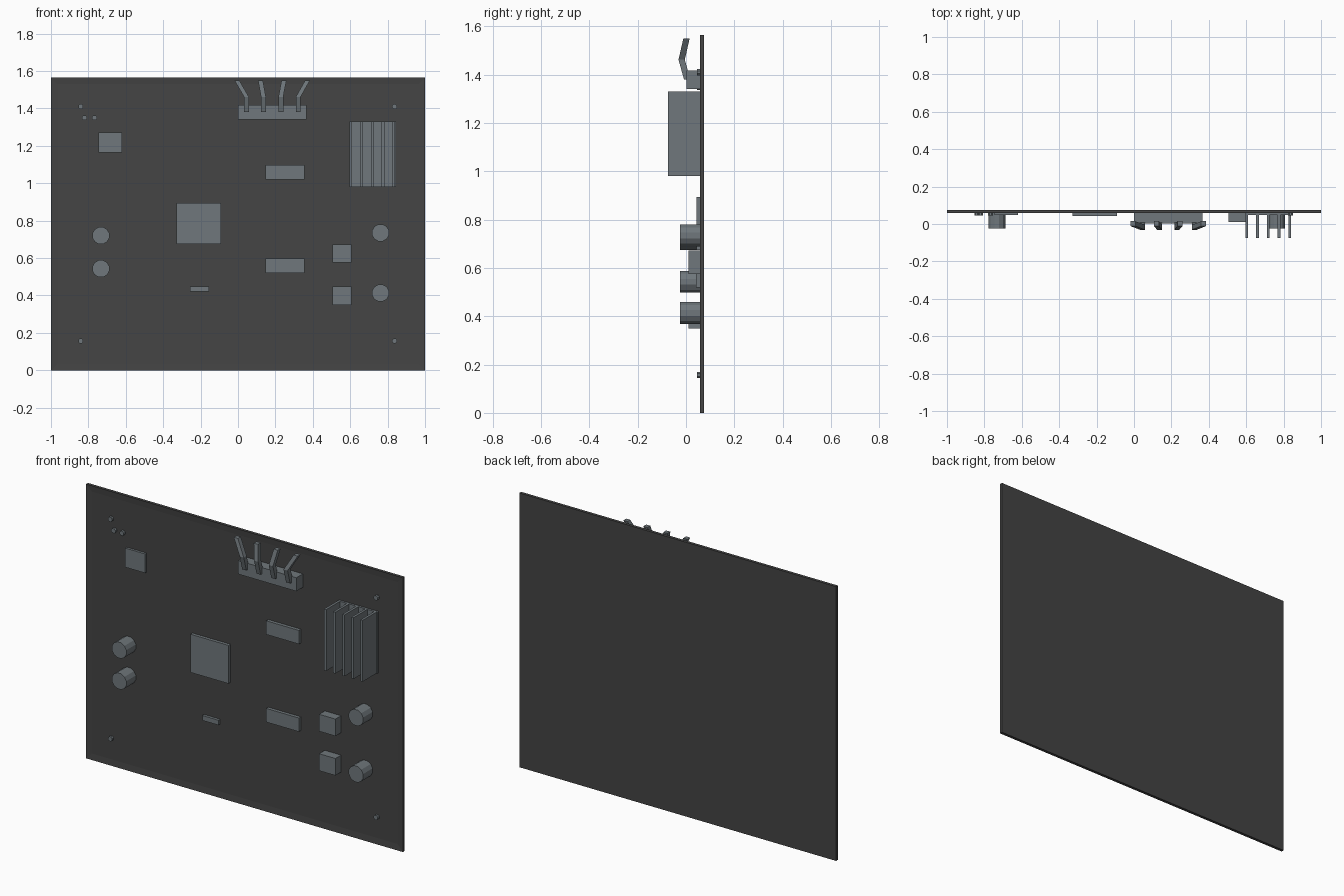
import bpy, bmesh, math
from mathutils import Matrix, Vector

cube = bpy.data.objects.get("Cube")
if cube:
    bpy.data.objects.remove(cube, do_unlink=True)


def material(name, rgb):
    m = bpy.data.materials.new(name)
    m.use_nodes = True
    m.diffuse_color = (*rgb, 1)
    m.node_tree.nodes["Principled BSDF"].inputs["Base Color"].default_value = (*rgb, 1)
    return m


DARK = material("dark charcoal", (0.058, 0.058, 0.058))
GREY = material("slate grey", (0.16, 0.185, 0.2))
FACE = 0.061   # y of the board's front surface
SINK = 0.064   # parts are seated slightly into the board


def finish(name, bm, mat):
    bmesh.ops.recalc_face_normals(bm, faces=bm.faces)
    me = bpy.data.meshes.new(name)
    bm.to_mesh(me)
    bm.free()
    me.materials.append(mat)
    ob = bpy.data.objects.new(name, me)
    bpy.context.collection.objects.link(ob)
    return ob


def add_box(bm, x0, x1, y0, y1, z0, z1):
    size = Matrix.Diagonal((x1 - x0, y1 - y0, z1 - z0, 1))
    mid = Matrix.Translation(((x0 + x1) / 2, (y0 + y1) / 2, (z0 + z1) / 2))
    bmesh.ops.create_cube(bm, size=1, matrix=mid @ size)


def box(name, x0, x1, z0, z1, front, back=SINK, mat=GREY):
    bm = bmesh.new()
    add_box(bm, x0, x1, front, back, z0, z1)
    return finish(name, bm, mat)


def cylinder(name, x, z, radius, front, sides):
    bm = bmesh.new()
    place = Matrix.Translation((x, (front + SINK) / 2, z)) @ Matrix.Rotation(math.pi / 2, 4, 'X')
    place = place @ Matrix.Rotation(math.pi / sides, 4, 'Z')
    bmesh.ops.create_cone(bm, cap_ends=True, segments=sides, radius1=radius,
                          radius2=radius, depth=SINK - front, matrix=place)
    return finish(name, bm, GREY)


# Board with a shallow recess inside its rim
bm = bmesh.new()
add_box(bm, -1, 1, FACE - 0.003, 0.075, 0, 1.565)
front = min(bm.faces, key=lambda f: f.calc_center_median().y)
bmesh.ops.inset_region(bm, faces=[front], thickness=0.05)
bmesh.ops.translate(bm, verts=front.verts, vec=(0, 0.003, 0))
finish("board", bm, DARK)

# Flat chips and blocks
box("main_chip", -0.33, -0.09, 0.675, 0.893, 0.043)
box("upper_left_chip", -0.745, -0.62, 1.163, 1.272, 0.047)
box("small_chip", -0.257, -0.155, 0.42, 0.448, 0.045)
box("upper_long_chip", 0.148, 0.355, 1.02, 1.098, 0.042)
box("lower_long_chip", 0.148, 0.355, 0.52, 0.598, 0.042)
box("upper_coil_block", 0.505, 0.608, 0.575, 0.672, 0.01)
box("lower_coil_block", 0.505, 0.608, 0.35, 0.447, 0.01)

# Capacitors
for i, (x, z) in enumerate([(-0.733, 0.72), (-0.733, 0.543), (0.762, 0.735), (0.762, 0.413)]):
    cylinder(f"capacitor_{i + 1}", x, z, 0.047, -0.025, 12)

# Corner screws and a pair of small studs
for x in (-0.841, 0.837):
    for z in (0.157, 1.41):
        cylinder("corner_screw", x, z, 0.014, 0.046, 8)
for x in (-0.82, -0.767):
    cylinder("small_stud", x, 1.35, 0.014, 0.046, 8)

# Heat sink: base plate with five tall fins
bm = bmesh.new()
add_box(bm, 0.597, 0.845, 0.049, SINK, 0.98, 1.33)
for i in range(5):
    x = 0.603 + i * 0.0575
    add_box(bm, x - 0.007, x + 0.007, -0.075, 0.049, 0.98, 1.33)
finish("heat_sink", bm, GREY)

# Connector with four bent, fanned pins
box("connector_body", 0, 0.367, 1.34, 1.417, 0.002)


def pin(name, x, tip_x):
    bm = bmesh.new()
    h = 0.013
    rings = []
    for px, py, pz in [(x, 0.005, 1.38), (x, -0.018, 1.462), (tip_x, 0.002, 1.55)]:
        corners = [(-h, -h), (h, -h), (h, h), (-h, h)]
        rings.append([bm.verts.new(Vector((px + a, py + b, pz))) for a, b in corners])
    for low, high in zip(rings, rings[1:]):
        for k in range(4):
            n = (k + 1) % 4
            bm.faces.new((low[k], low[n], high[n], high[k]))
    bm.faces.new(rings[0])
    bm.faces.new(rings[-1])
    finish(name, bm, GREY)


for i, (x, tip) in enumerate([(0.045, -0.006), (0.136, 0.12), (0.229, 0.246), (0.322, 0.372)]):
    pin(f"connector_pin_{i + 1}", x, tip)
